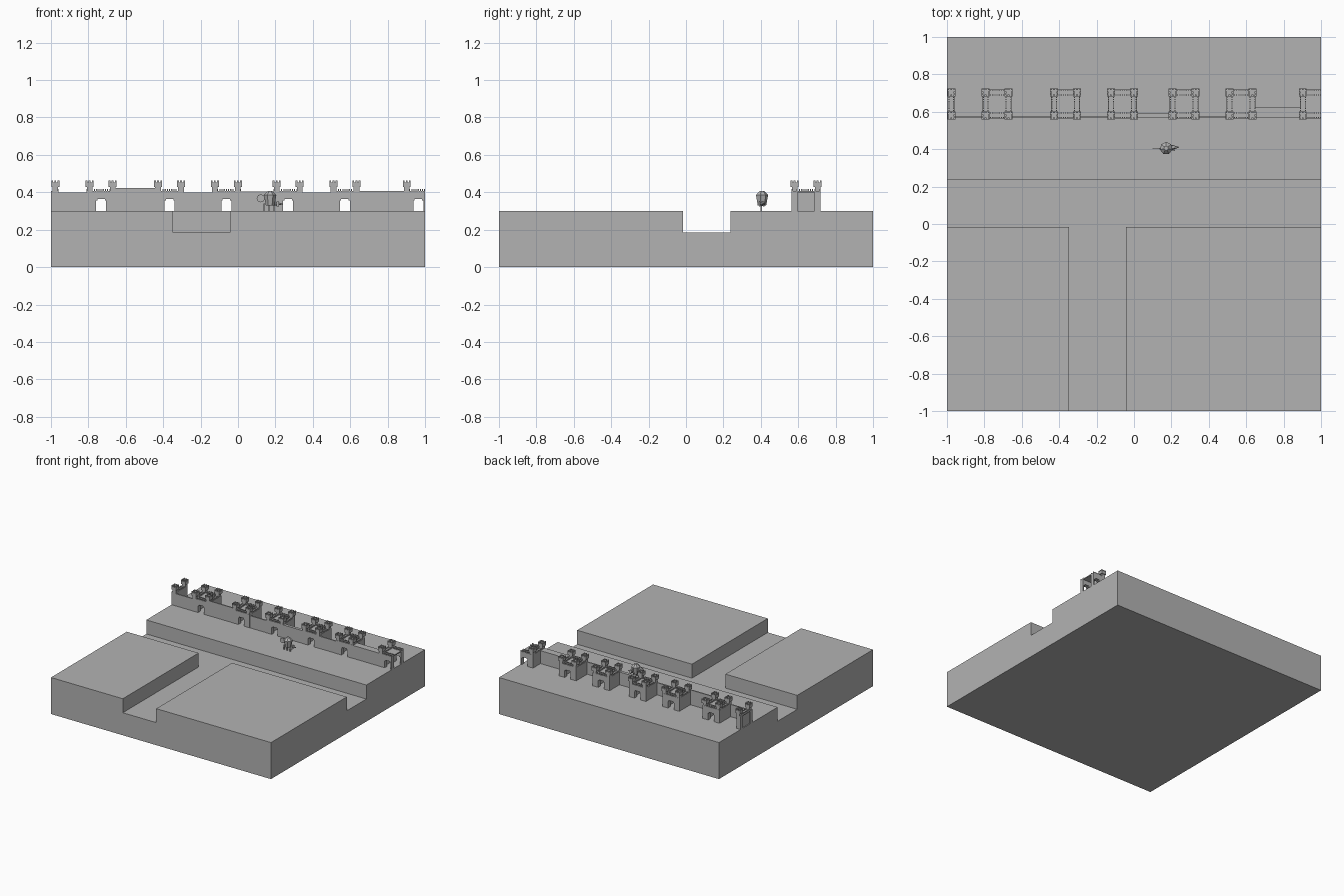
import bpy, bmesh, math
from mathutils import Matrix, Vector

cube = bpy.data.objects.get("Cube")
if cube:
    bpy.data.objects.remove(cube, do_unlink=True)

stone = bpy.data.materials.new("plain grey")
stone.use_nodes = True
GREY = (0.45, 0.45, 0.45, 1)
stone.diffuse_color = GREY
stone.node_tree.nodes["Principled BSDF"].inputs["Base Color"].default_value = GREY

GROUND = 0.30


def finish(bm, name):
    mesh = bpy.data.meshes.new(name)
    bmesh.ops.recalc_face_normals(bm, faces=bm.faces)
    bm.to_mesh(mesh)
    bm.free()
    mesh.materials.append(stone)
    ob = bpy.data.objects.new(name, mesh)
    bpy.context.scene.collection.objects.link(ob)
    return ob


def box(bm, x, y, z, clip=True):
    """Box from three (low, high) ranges, trimmed to the edge of the land."""
    if clip:
        x = (max(x[0], -1), min(x[1], 1))
    if x[1] - x[0] < 0.001:
        return
    lo, hi = Vector((x[0], y[0], z[0])), Vector((x[1], y[1], z[1]))
    size = hi - lo
    mat = Matrix.Translation((lo + hi) / 2) @ Matrix.Diagonal((*size, 1))
    bmesh.ops.create_cube(bm, size=1, matrix=mat)


def around(c, half):
    return (c - half, c + half)


# Land block with a cross river and a branch to the front
bm = bmesh.new()
box(bm, (-1, 1), (-1, 1), (0, GROUND))
land = finish(bm, "land_block")
BED = 0.185
for name, x, y in (("river_cutter", (-1.2, 1.2), (-0.016, 0.238)),
                   ("branch_cutter", (-0.347, -0.043), (-1.2, 0.1))):
    bm = bmesh.new()
    box(bm, x, y, (BED, 0.5), clip=False)
    cutter = finish(bm, name)
    cutter.hide_render = True
    mod = land.modifiers.new(name, 'BOOLEAN')
    mod.operation = 'DIFFERENCE'
    mod.solver = 'EXACT'
    mod.object = cutter
    bpy.context.view_layer.objects.active = land
    bpy.ops.object.modifier_apply(modifier=mod.name)
    bpy.data.objects.remove(cutter, do_unlink=True)

# Gatehouses: hollow square, arched gate front and back, four corner turrets
OUT, INN, GATE = 0.077, 0.045, 0.027
CY, ROOF, TURRET = 0.642, 0.408, 0.0615


def gatehouse(cx, name):
    bm = bmesh.new()
    body = (GROUND, ROOF)
    for s in (-1, 1):
        # side walls
        box(bm, tuple(sorted((cx + s * INN, cx + s * OUT))), around(CY, OUT), body)
        # front and back walls with a gate
        wy = tuple(sorted((CY + s * INN, CY + s * OUT)))
        for t in (-1, 1):
            box(bm, tuple(sorted((cx + t * GATE, cx + t * INN))), wy, body)
            box(bm, tuple(sorted((cx + t * 0.02, cx + t * GATE))), wy, (0.356, ROOF))
        box(bm, around(cx, 0.02), wy, (0.364, ROOF))
    box(bm, around(cx, INN), around(CY, INN), (0.40, ROOF))
    # merlons on the outer and inner edge of the parapet
    for i in range(-3, 4):
        d = i * 0.0115
        for s in (-1, 1):
            for r in (OUT - 0.003, INN + 0.003):
                z = (ROOF, ROOF + 0.009)
                box(bm, around(cx + d, 0.003), around(CY + s * r, 0.003), z)
                box(bm, around(cx + s * r, 0.003), around(CY + d, 0.003), z)
    # turrets with a wider crenellated head
    for sx in (-1, 1):
        for sy in (-1, 1):
            tx, ty = cx + sx * TURRET, CY + sy * TURRET
            box(bm, around(tx, 0.015), around(ty, 0.015), (ROOF, 0.43))
            box(bm, around(tx, 0.021), around(ty, 0.021), (0.428, 0.452))
            for i in (-1, 0, 1):
                for j in (-1, 0, 1):
                    if i or j:
                        box(bm, around(tx + i * 0.0165, 0.0045),
                            around(ty + j * 0.0165, 0.0045), (0.452, 0.462))
    finish(bm, name)


centres = (-1.038, -0.732, -0.366, -0.062, 0.268, 0.572, 0.964)
for n, c in enumerate(centres):
    gatehouse(c, f"gatehouse_{n + 1}")

# Curtain walls between the gatehouses: (top height, back face)
walls = ((0.40, 0.576), (0.422, 0.576), (0.40, 0.576),
         (0.405, 0.59), (0.40, 0.576), (0.406, 0.622))
for n, (top, back) in enumerate(walls):
    bm = bmesh.new()
    box(bm, (centres[n] + OUT - 0.002, centres[n + 1] - OUT + 0.002),
        (0.566, back), (GROUND, top))
    finish(bm, f"curtain_wall_{n + 1}")

# Small creature in front of the wall
PY = 0.405
bm = bmesh.new()
bmesh.ops.create_cone(bm, cap_ends=True, segments=7, radius1=0.024, radius2=0.034,
                      depth=0.055, matrix=Matrix.Translation((0.172, PY, 0.358)))
bmesh.ops.create_cone(bm, cap_ends=True, segments=7, radius1=0.034, radius2=0.012,
                      depth=0.022, matrix=Matrix.Translation((0.172, PY, 0.3965)))
finish(bm, "creature_body")

bm = bmesh.new()
for x in (0.14, 0.168, 0.195):
    box(bm, around(x, 0.004), around(PY - 0.003, 0.004), (GROUND, 0.34))
finish(bm, "creature_legs")

bm = bmesh.new()
bmesh.ops.create_cone(bm, cap_ends=True, segments=6, radius1=0.014, radius2=0.002, depth=0.04,
                      matrix=Matrix.Translation((0.22, PY + 0.005, 0.338))
                      @ Matrix.Rotation(math.pi / 2, 4, 'Y'))
for s in (-1, 1):
    box(bm, around(0.212, 0.006), around(PY + s * 0.012, 0.004), (0.324, 0.35))
finish(bm, "creature_head")

bm = bmesh.new()
bmesh.ops.create_cone(bm, cap_ends=True, segments=8, radius1=0.022, radius2=0.022, depth=0.005,
                      matrix=Matrix.Translation((0.122, PY, 0.368))
                      @ Matrix.Rotation(math.pi / 2, 4, 'X'))
finish(bm, "creature_tail")
